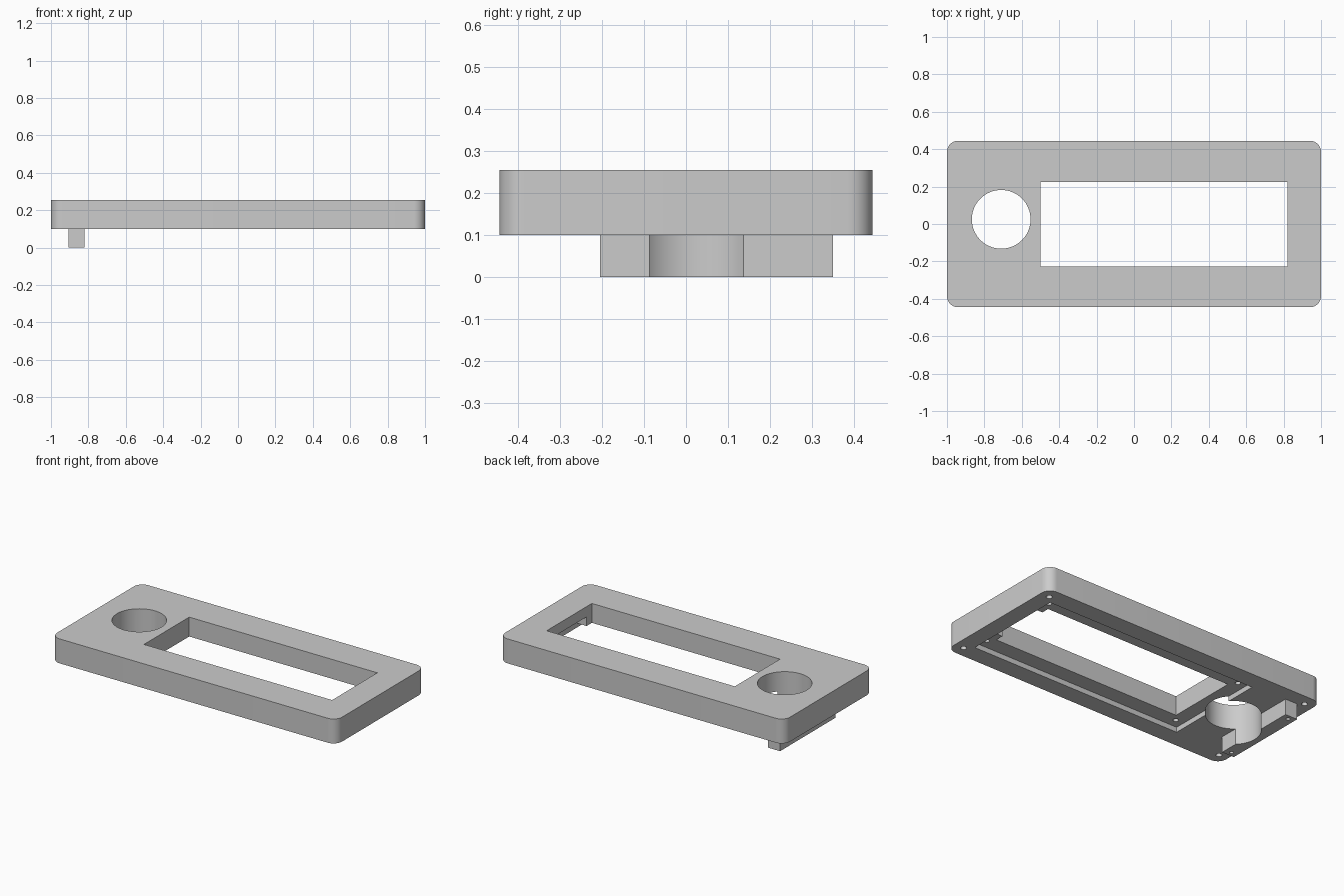
import bpy
import bmesh
import math

cube = bpy.data.objects.get("Cube")
if cube:
    bpy.data.objects.remove(cube, do_unlink=True)

BOTTOM, TOP = 0.10, 0.255
LEDGE = 0.132

grey = bpy.data.materials.new("light_grey")
grey.use_nodes = True
grey.diffuse_color = (0.6, 0.6, 0.6, 1)
grey.node_tree.nodes["Principled BSDF"].inputs["Base Color"].default_value = (0.6, 0.6, 0.6, 1)


def prism(name, outline, z0, z1):
    """Extrude a flat outline between two heights."""
    bm = bmesh.new()
    face = bm.faces.new([bm.verts.new((x, y, z0)) for x, y in outline])
    top = bmesh.ops.extrude_face_region(bm, geom=[face])["geom"]
    for v in top:
        if isinstance(v, bmesh.types.BMVert):
            v.co.z = z1
    bmesh.ops.recalc_face_normals(bm, faces=bm.faces)
    mesh = bpy.data.meshes.new(name)
    bm.to_mesh(mesh)
    bm.free()
    mesh.materials.append(grey)
    obj = bpy.data.objects.new(name, mesh)
    bpy.context.collection.objects.link(obj)
    return obj


def arc(cx, cy, r, start, end, steps):
    angles = [math.radians(start + (end - start) * i / steps) for i in range(steps + 1)]
    return [(cx + r * math.cos(a), cy + r * math.sin(a)) for a in angles]


def rect(x0, x1, y0, y1):
    return [(x0, y0), (x1, y0), (x1, y1), (x0, y1)]


def circle(cx, cy, r, steps):
    return arc(cx, cy, r, 0, 360, steps)[:-1]


def combine(target, tool, operation="DIFFERENCE"):
    """Apply a boolean and remove the helper."""
    tool.hide_render = True
    mod = target.modifiers.new("cut", "BOOLEAN")
    mod.operation = operation
    mod.solver = "EXACT"
    mod.object = tool
    bpy.context.view_layer.objects.active = target
    bpy.ops.object.modifier_apply(modifier=mod.name)
    bpy.data.objects.remove(tool, do_unlink=True)


# Faceplate with rounded corners
R, W, D = 0.06, 1.0, 0.445
outline = []
for i, (sx, sy) in enumerate([(1, 1), (-1, 1), (-1, -1), (1, -1)]):
    outline += arc(sx * (W - R), sy * (D - R), R, 90 * i, 90 * i + 90, 10)
plate = prism("faceplate", outline, BOTTOM, TOP)

# Mounting bar under the plate
combine(plate, prism("mounting_bar", rect(-0.905, -0.82, -0.205, 0.35), 0, BOTTOM + 0.02), "UNION")

# Display window, shallow pocket behind it and connector notch
combine(plate, prism("window_cutter", rect(-0.5, 0.82, -0.228, 0.225), -0.1, 0.4))
combine(plate, prism("pocket_cutter", rect(-0.59, 0.893, -0.33, 0.33), 0.05, LEDGE))
combine(plate, prism("notch_cutter", rect(0.78, 0.893, -0.175, 0.175), 0.05, 0.19))

# Round opening, which also bites into the bar
combine(plate, prism("dial_cutter", circle(-0.71, 0.025, 0.157, 64), -0.1, 0.4))

# Blind screw holes: plate corners, pocket ledge and bar
holes = [(x, y, 0.018, BOTTOM) for x in (-0.938, 0.938) for y in (-0.375, 0.375)]
holes += [(x, y, 0.016, LEDGE) for x in (-0.535, 0.855) for y in (-0.272, 0.272)]
holes += [(-0.863, y, 0.012, 0) for y in (-0.175, 0.32)]
for x, y, r, z in holes:
    combine(plate, prism("screw_cutter", circle(x, y, r, 16), z - 0.02, z + 0.08))

# Smooth the curves, keep the edges crisp
bpy.ops.object.select_all(action="DESELECT")
plate.select_set(True)
bpy.context.view_layer.objects.active = plate
bpy.ops.object.shade_smooth_by_angle(angle=math.radians(30))
